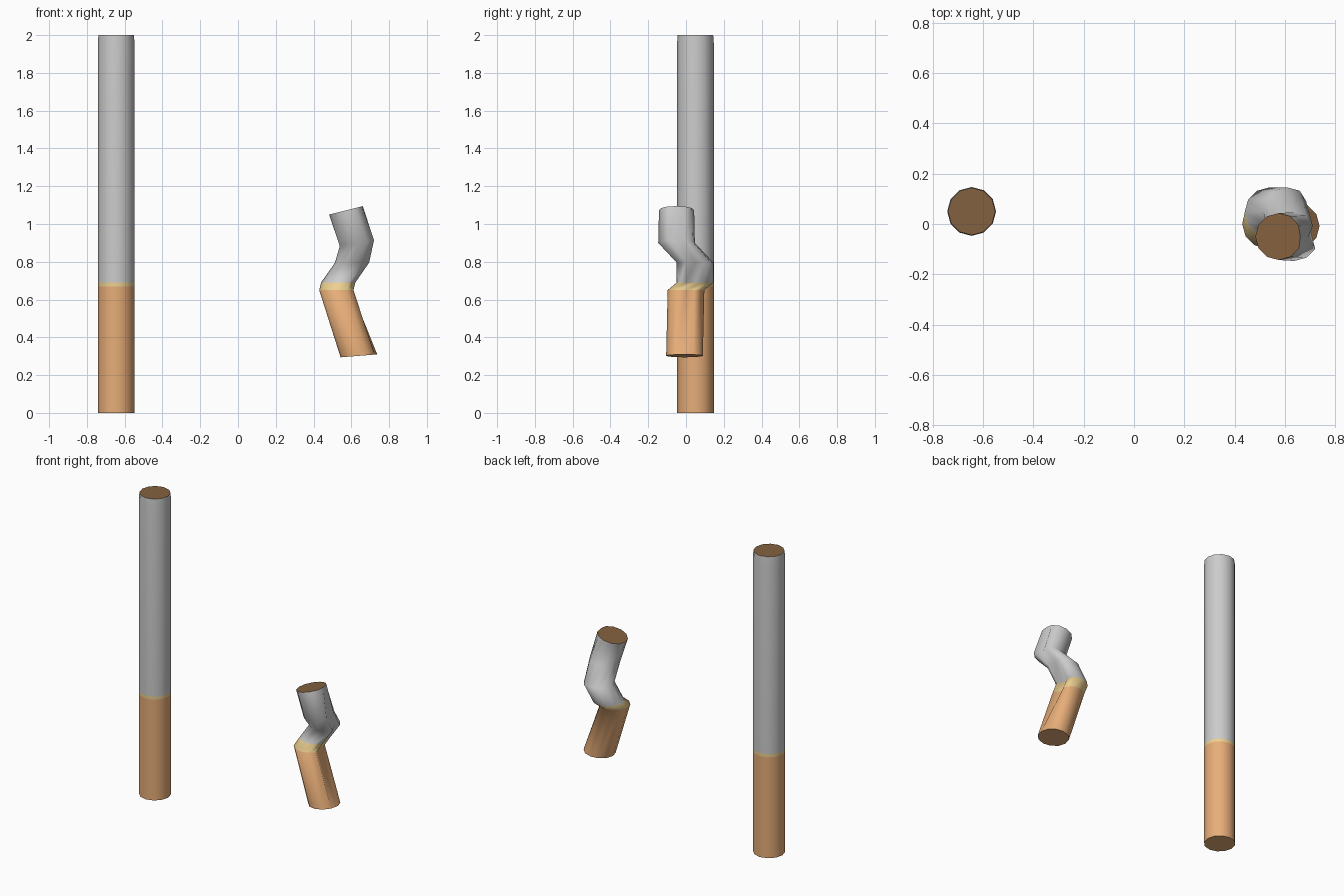
import bpy, bmesh, math

if "Cube" in bpy.data.objects:
    bpy.data.objects.remove(bpy.data.objects["Cube"])

SIDES = 12
R = 0.097


def material(name, rgb):
    m = bpy.data.materials.new(name)
    m.diffuse_color = (*rgb, 1)
    m.use_nodes = True
    m.node_tree.nodes["Principled BSDF"].inputs["Base Color"].default_value = m.diffuse_color
    return m


MATS = [material("filter_orange", (0.80, 0.42, 0.19)),
        material("band_tan", (0.84, 0.63, 0.28)),
        material("paper_grey", (0.8, 0.8, 0.8)),
        material("tobacco_brown", (0.23, 0.12, 0.05))]
FILTER, BAND, PAPER, TOBACCO = range(4)


def tube(name, rings, mats):
    """rings: (x, y, z, radius, slope along x, crease depth); mats: one per span."""
    bm = bmesh.new()
    loops = []
    for x, y, z, r, slope, crease in rings:
        loop = []
        for i in range(SIDES):
            a = math.tau * i / SIDES
            # pinch one column on the +x side, and its neighbour less
            k = 1 - crease * {0: 1.0, 1: 0.3}.get(i, 0)
            dx, dy = r * k * math.cos(a), r * k * math.sin(a)
            loop.append(bm.verts.new((x + dx, y + dy, z + dx * slope)))
        loops.append(loop)
    for lo, hi, mat in zip(loops, loops[1:], mats):
        for i in range(SIDES):
            j = (i + 1) % SIDES
            bm.faces.new((lo[i], lo[j], hi[j], hi[i])).material_index = mat
    bm.faces.new(loops[0][::-1]).material_index = FILTER
    bm.faces.new(loops[-1]).material_index = TOBACCO
    me = bpy.data.meshes.new(name)
    bm.to_mesh(me)
    bm.free()
    for m in MATS:
        me.materials.append(m)
    ob = bpy.data.objects.new(name, me)
    bpy.context.collection.objects.link(ob)
    bpy.ops.object.select_all(action='DESELECT')
    ob.select_set(True)
    bpy.context.view_layer.objects.active = ob
    bpy.ops.object.shade_smooth_by_angle(angle=math.radians(70))


# straight unsmoked cigarette
X, Y = -0.645, 0.05
tube("whole_cigarette",
     [(X, Y, z, r, 0, 0) for z, r in
      ((0, R), (0.67, R), (0.69, R), (1.96, R), (2.0, R - 0.003))],
     [FILTER, BAND, PAPER, PAPER])

# crumpled stub with a crease down its right side
tube("bent_stub",
     [(0.640, -0.008, 0.302, R, 0.08, 0.0),
      (0.527, 0.000, 0.650, R, 0.0, 0.45),
      (0.537, 0.048, 0.690, R, 0.0, 0.45),
      (0.610, 0.048, 0.795, R, 0.0, 0.40),
      (0.636, -0.050, 0.900, R, 0.17, 0.40),
      (0.575, -0.050, 1.073, 0.093, 0.25, 0.08)],
     [FILTER, BAND, PAPER, PAPER, PAPER])
